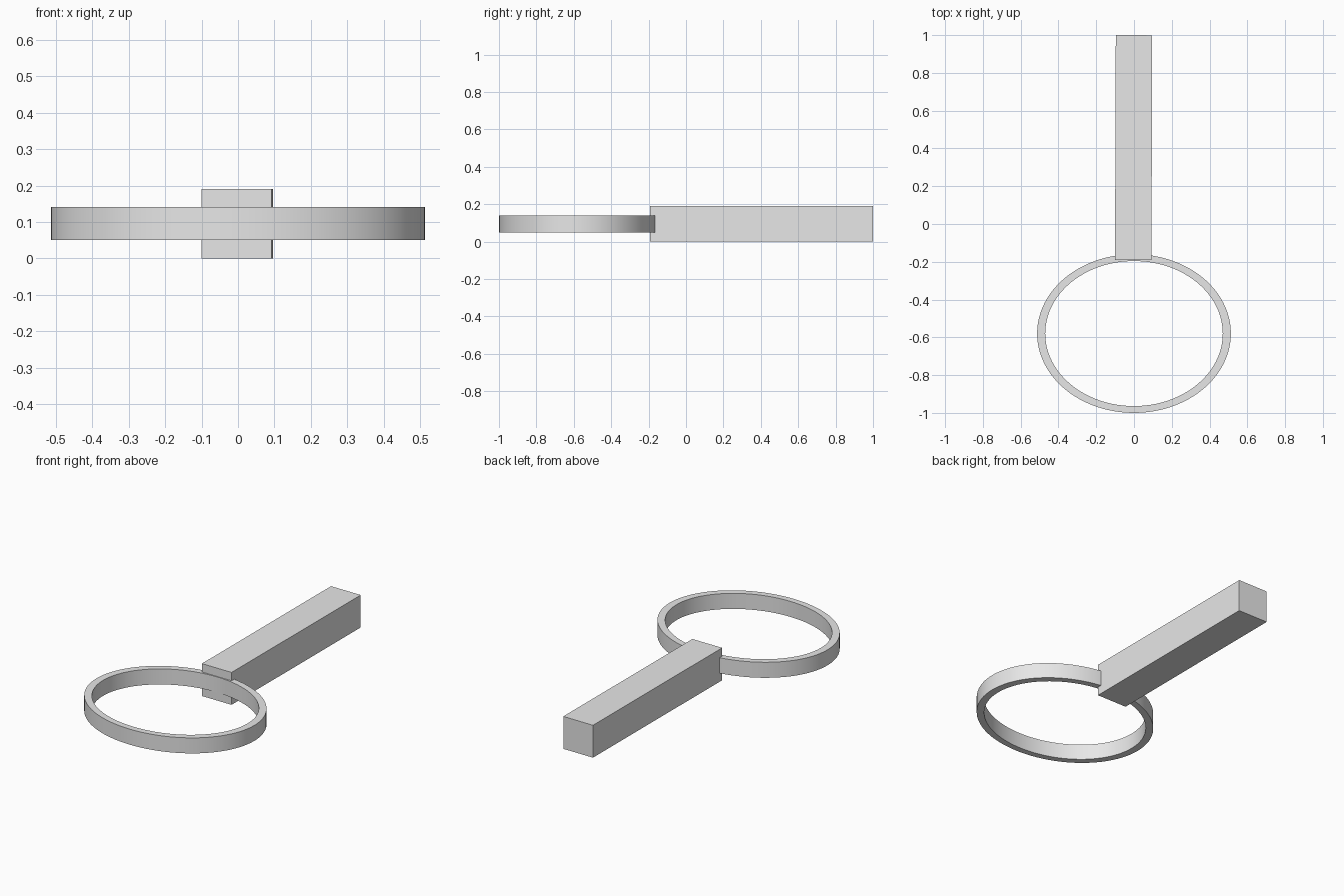
import bpy, bmesh, math
from mathutils import Matrix

cube = bpy.data.objects.get("Cube")
if cube:
    bpy.data.objects.remove(cube, do_unlink=True)

# One plain grey for everything
grey = bpy.data.materials.new("plain_grey")
grey.use_nodes = True
grey.diffuse_color = (0.8, 0.8, 0.8, 1)
grey.node_tree.nodes["Principled BSDF"].inputs["Base Color"].default_value = (0.8, 0.8, 0.8, 1)


def add_object(name, bm):
    bmesh.ops.recalc_face_normals(bm, faces=bm.faces)
    mesh = bpy.data.meshes.new(name)
    bm.to_mesh(mesh)
    bm.free()
    mesh.materials.append(grey)
    obj = bpy.data.objects.new(name, mesh)
    bpy.context.collection.objects.link(obj)
    return obj


# Handle: square bar, turned very slightly about z
bm = bmesh.new()
bmesh.ops.create_cube(bm, size=1)
bmesh.ops.transform(bm, verts=bm.verts, matrix=(
    Matrix.Translation((-0.002, 0.404, 0.095))
    @ Matrix.Rotation(math.radians(-0.2), 4, "Z")
    @ Matrix.Diagonal((0.193, 1.191, 0.19, 1))))
add_object("handle", bm)

# Oval ring: rectangular section swept round an ellipse
SEGMENTS = 96
CENTRE_Y, LOW, HIGH = -0.58, 0.05, 0.141
OUTER, INNER = (0.513, 0.42), (0.470, 0.384)
section = [(OUTER, LOW), (OUTER, HIGH), (INNER, HIGH), (INNER, LOW)]
bm = bmesh.new()
loops = []
for i in range(SEGMENTS):
    a = 2 * math.pi * i / SEGMENTS
    loops.append([bm.verts.new((rx * math.cos(a), CENTRE_Y + ry * math.sin(a), z))
                  for (rx, ry), z in section])
for i, loop in enumerate(loops):
    after = loops[(i + 1) % SEGMENTS]
    for j in range(4):
        k = (j + 1) % 4
        bm.faces.new((loop[j], after[j], after[k], loop[k]))
ring = add_object("ring", bm)

# Smooth walls, sharp rims
bpy.ops.object.select_all(action="DESELECT")
ring.select_set(True)
bpy.context.view_layer.objects.active = ring
bpy.ops.object.shade_smooth_by_angle(angle=math.radians(30))
